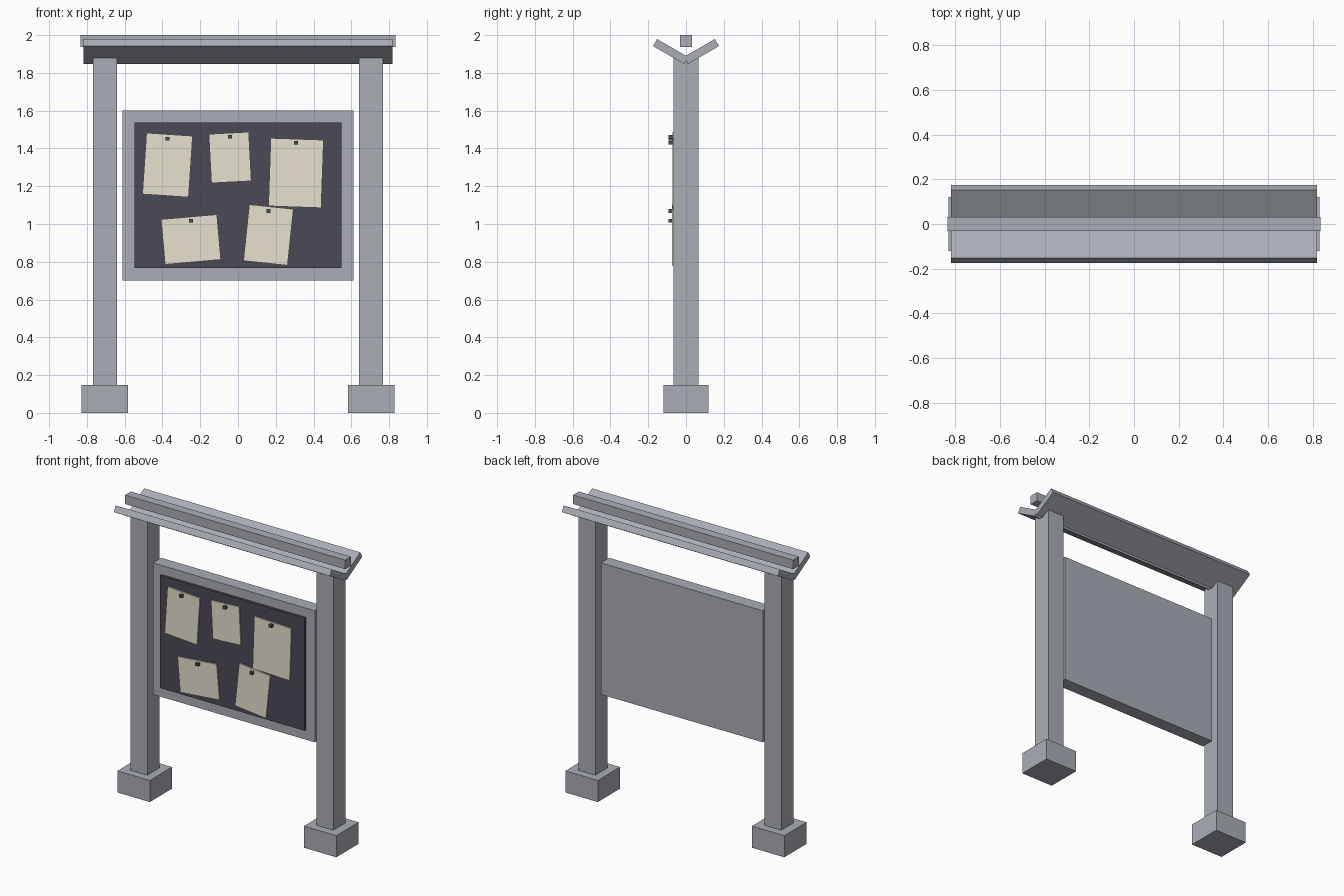
import bpy
from math import radians, sin, cos
from mathutils import Matrix, Vector

cube = bpy.data.objects.get("Cube")
if cube:
    bpy.data.objects.remove(cube, do_unlink=True)


def material(name, rgb):
    mat = bpy.data.materials.new(name)
    mat.use_nodes = True
    color = (*rgb, 1.0)
    mat.diffuse_color = color
    mat.node_tree.nodes["Principled BSDF"].inputs["Base Color"].default_value = color
    return mat


GREY = material("slate grey", (0.40, 0.42, 0.47))
DARK = material("dark board", (0.07, 0.065, 0.09))
PAPER = material("aged paper", (0.80, 0.75, 0.63))
PIN = material("pin charcoal", (0.08, 0.085, 0.10))


def box(name, center, size, mat, rot=None):
    """Box with its size baked into the mesh."""
    bpy.ops.mesh.primitive_cube_add(size=1)
    obj = bpy.context.object
    obj.name = obj.data.name = name
    obj.data.transform(Matrix.Diagonal((*size, 1)))
    obj.location = center
    if rot:
        obj.rotation_euler = rot
    obj.data.materials.append(mat)
    return obj


# Footings and posts
for side, s in (("left", 1), ("right", -1)):
    box(f"{side}_footing", (s * 0.706, 0, 0.074), (0.245, 0.24, 0.148), GREY)
    box(f"{side}_post", (s * 0.704, 0, 1.01), (0.128, 0.132, 1.75), GREY)

# Notice board with its pinning panel
box("board_frame", (0, 0, 1.15), (1.225, 0.09, 0.90), GREY)
box("pinning_panel", (0, -0.05, 1.153), (1.095, 0.024, 0.77), DARK)

# Two sloping roof slabs meeting in a valley, and the beam over it
tilt = radians(30)
length, thick = 0.19, 0.043
for side, s in (("front", -1), ("back", 1)):
    outer_top = Vector((0, s * 0.153, 1.979))
    inward = Vector((0, -s * cos(tilt), -sin(tilt)))
    down = Vector((0, s * sin(tilt), -cos(tilt)))
    center = outer_top + inward * length / 2 + down * thick / 2
    box(f"{side}_roof_slab", center, (1.636, length, thick), GREY, (s * tilt, 0, 0))
box("ridge_beam", (0, 0, 1.969), (1.666, 0.062, 0.062), GREY)

# Pinned notes: x, z, width, height, clockwise turn, pin height
notes = [
    (-0.373, 1.312, 0.245, 0.325, 3.8, 1.452),
    (-0.042, 1.352, 0.212, 0.26, -3, 1.462),
    (0.307, 1.27, 0.28, 0.36, 2, 1.43),
    (-0.249, 0.918, 0.297, 0.24, -5, 1.018),
    (0.161, 0.942, 0.235, 0.30, 6, 1.069),
]
for i, (x, z, w, h, turn, pin_z) in enumerate(notes, 1):
    y = -0.066 - 0.0006 * i
    box(f"note_{i}", (x, y, z), (w, 0.008, h), PAPER, (0, radians(turn), 0))
    box(f"pin_{i}", (x, -0.081, pin_z), (0.021, 0.022, 0.019), PIN)
